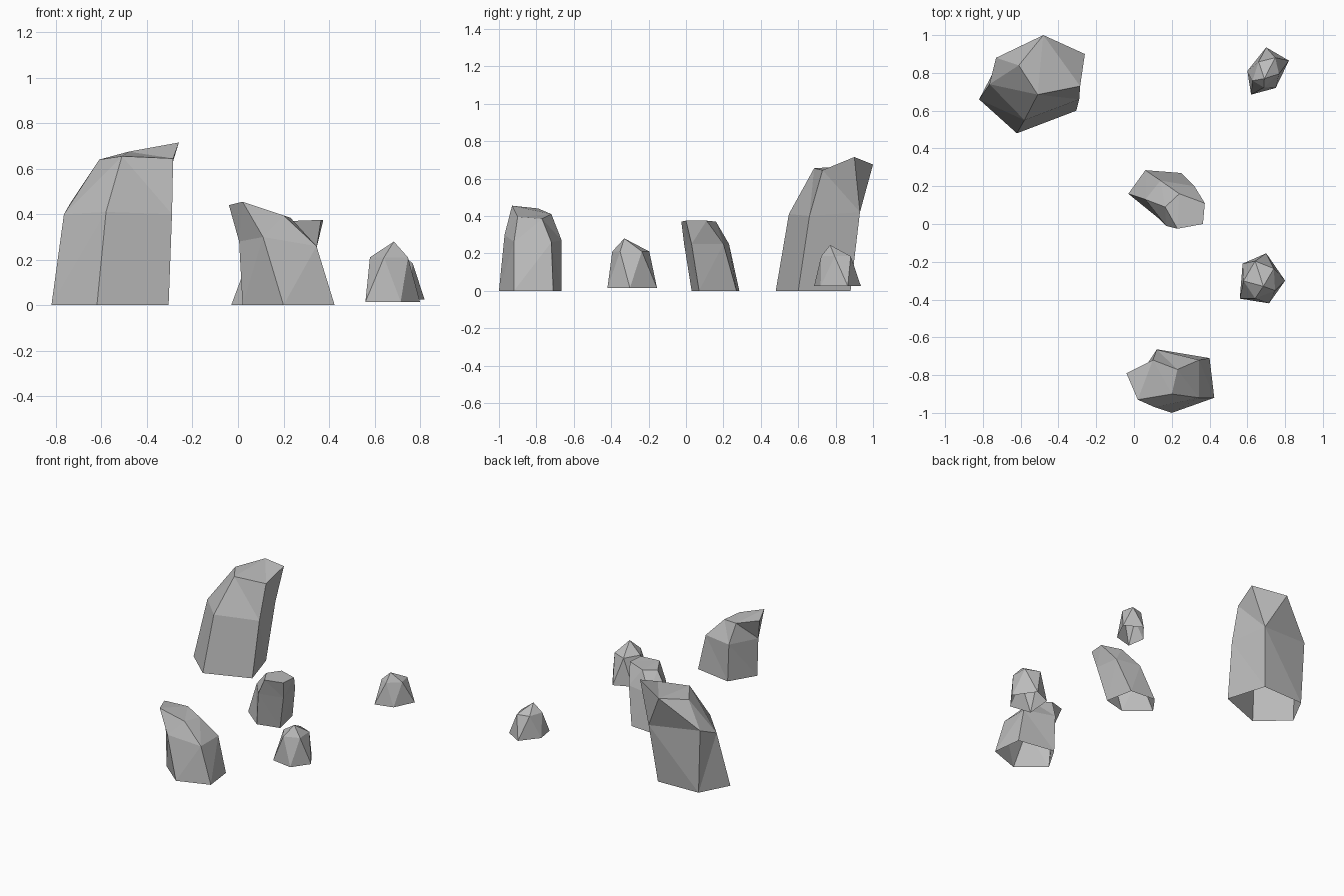
import bpy
import bmesh
from mathutils import Vector

default_cube = bpy.data.objects.get("Cube")
if default_cube:
    bpy.data.objects.remove(default_cube, do_unlink=True)


def make_material(name, shade):
    """One plain grey, shared by every stone."""
    material = bpy.data.materials.new(name)
    material.use_nodes = True
    colour = (shade, shade, shade, 1)
    material.diffuse_color = colour
    shader = material.node_tree.nodes["Principled BSDF"]
    shader.inputs["Base Color"].default_value = colour
    shader.inputs["Roughness"].default_value = 0.9
    return material


stone_grey = make_material("stone grey", 0.5)


def add_object(name, bm):
    """Finish a bmesh as a flat shaded, faceted stone."""
    bmesh.ops.triangulate(bm, faces=bm.faces[:])
    mesh = bpy.data.meshes.new(name)
    bm.to_mesh(mesh)
    bm.free()
    mesh.materials.append(stone_grey)
    stone = bpy.data.objects.new(name, mesh)
    bpy.context.collection.objects.link(stone)
    return stone


def boulder(name, base, shoulder, crown):
    """Leaning stone with a broad crown, open where it meets the ground."""
    bm = bmesh.new()
    ground = [(x, y, 0) for x, y in base]
    loops = [[bm.verts.new(point) for point in ring]
             for ring in (ground, shoulder, crown)]
    for lower, upper in zip(loops, loops[1:]):
        for i in range(len(lower)):
            j = (i + 1) % len(lower)
            bm.faces.new((lower[i], lower[j], upper[j], upper[i]))
    bm.faces.new(loops[-1])
    return add_object(name, bm)


def pebble(name, base, apex, floor, height, taper):
    """Small pointed stone: the shoulder corners sit between the base corners."""
    bm = bmesh.new()
    corners = [Vector(point) for point in base]
    count = len(corners)
    centre = sum(corners, Vector((0, 0))) / count
    ground = [bm.verts.new((*corner, floor)) for corner in corners]
    shoulder = []
    for i in range(count):
        middle = corners[i].lerp(corners[(i + 1) % count], 0.5)
        shoulder.append(bm.verts.new((*centre.lerp(middle, taper), height)))
    tip = bm.verts.new(apex)
    for i in range(count):
        j = (i + 1) % count
        bm.faces.new((ground[i], ground[j], shoulder[i]))
        bm.faces.new((ground[j], shoulder[j], shoulder[i]))
        bm.faces.new((shoulder[i], shoulder[j], tip))
    return add_object(name, bm)


# Tall stone at the back
boulder(
    "tall_boulder",
    base=[(-.82, .66), (-.62, .48), (-.305, .6), (-.39, .88), (-.71, .87)],
    shoulder=[(-.765, .74, .4), (-.58, .55, .41), (-.29, .66, .4),
              (-.35, .93, .42), (-.73, .88, .46)],
    crown=[(-.61, .84, .64), (-.51, .685, .655), (-.285, .73, .645),
           (-.26, .9, .715), (-.48, 1, .675)],
)

# Broad stone at the front, crown leaning to one side
boulder(
    "front_boulder",
    base=[(.02, -.85), (.2, -1), (.425, -.92), (.4, -.71), (.13, -.665)],
    shoulder=[(.005, -.84, .28), (.11, -.97, .3), (.345, -.92, .26),
              (.345, -.72, .26), (.12, -.665, .27)],
    crown=[(-.04, -.79, .44), (.02, -.93, .455), (.2, -.9, .395),
           (.23, -.77, .385), (.1, -.72, .41)],
)

# Middle stone, bent over towards one side
boulder(
    "middle_boulder",
    base=[(-.03, .16), (.13, .03), (.29, .07), (.25, .27), (.06, .285)],
    shoulder=[(.06, .13, .24), (.17, -.01, .25), (.345, .03, .25),
              (.32, .2, .25), (.14, .23, .25)],
    crown=[(.165, .09, .36), (.23, -.025, .37), (.365, 0, .375),
           (.375, .11, .375), (.24, .16, .37)],
)

# Two small pointed stones at the side
pebble(
    "front_pebble",
    base=[(.56, -.395), (.715, -.42), (.8, -.3), (.7, -.155), (.575, -.21)],
    apex=(.685, -.33, .28), floor=.015, height=.21, taper=.88,
)
pebble(
    "back_pebble",
    base=[(.62, .685), (.75, .72), (.82, .865), (.7, .935), (.6, .81)],
    apex=(.69, .77, .245), floor=.025, height=.185, taper=.8,
)
